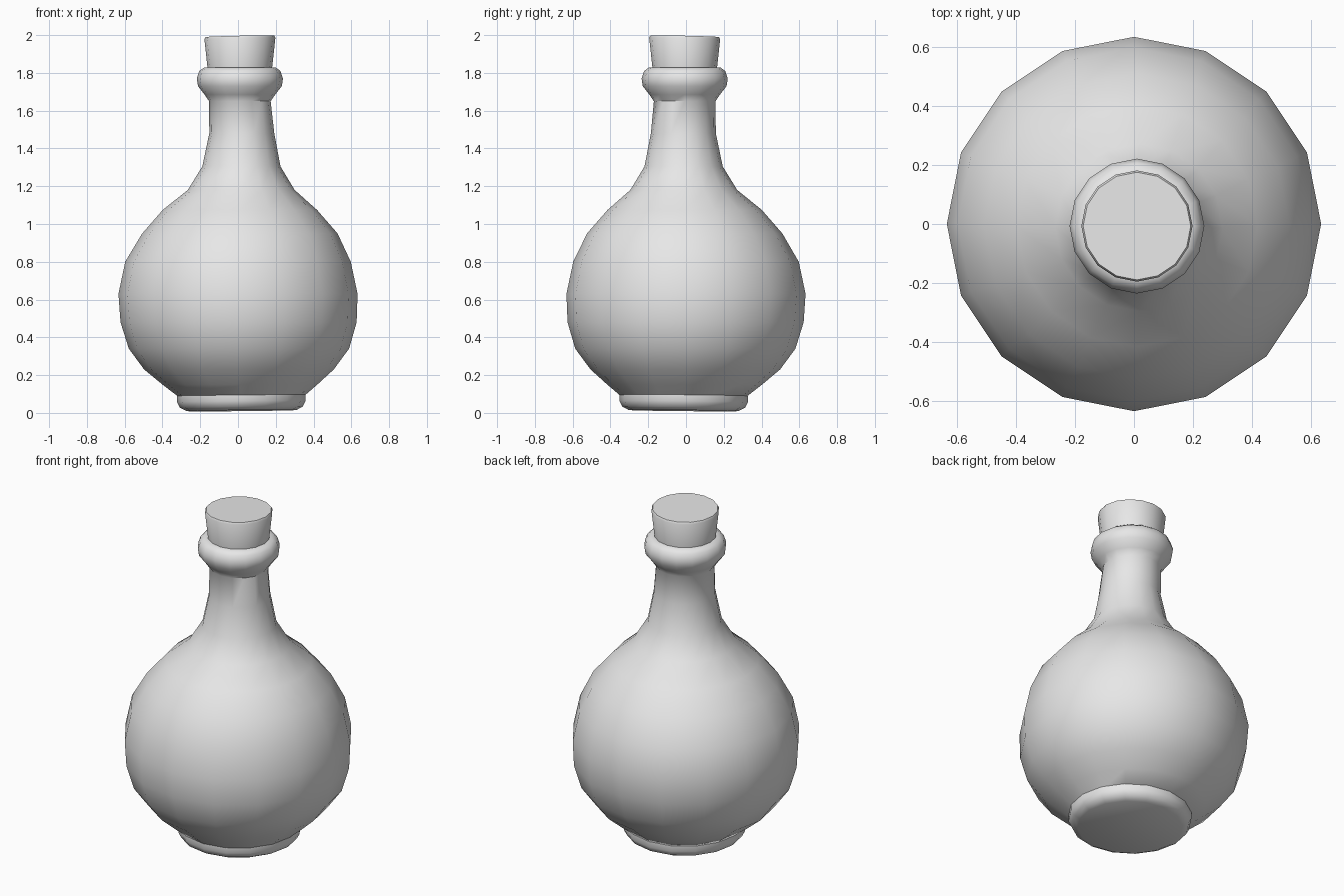
import bpy, bmesh
from math import cos, sin, pi, radians

cube = bpy.data.objects.get("Cube")
if cube:
    bpy.data.objects.remove(cube, do_unlink=True)

SIDES = 16

grey = bpy.data.materials.new("plain_grey")
grey.use_nodes = True
grey.diffuse_color = (0.8, 0.8, 0.8, 1)
grey.node_tree.nodes["Principled BSDF"].inputs["Base Color"].default_value = (0.8, 0.8, 0.8, 1)


def lathe(name, rings, slope=0.0):
    """Loft circles given as (radius, height, sideways drift), capped at both ends."""
    bm = bmesh.new()
    loops = []
    for radius, z, drift in rings:
        loop = []
        for i in range(SIDES):
            a = 2 * pi * i / SIDES
            x, y = radius * cos(a), radius * sin(a)
            loop.append(bm.verts.new((x + drift, y - drift * 0.7, z + slope * (x - y))))
        loops.append(loop)
    for low, high in zip(loops, loops[1:]):
        for i in range(SIDES):
            j = (i + 1) % SIDES
            bm.faces.new((low[i], low[j], high[j], high[i]))
    bm.faces.new(reversed(loops[0]))
    bm.faces.new(loops[-1])
    mesh = bpy.data.meshes.new(name)
    bm.to_mesh(mesh)
    bm.free()
    mesh.materials.append(grey)
    obj = bpy.data.objects.new(name, mesh)
    bpy.context.collection.objects.link(obj)
    bpy.ops.object.select_all(action='DESELECT')
    obj.select_set(True)
    bpy.context.view_layer.objects.active = obj
    bpy.ops.object.shade_smooth_by_angle(angle=radians(40))
    return obj


# Round foot with a softened lower edge
lathe("foot", [(0.29, 0.012, 0.018), (0.325, 0.03, 0.018),
               (0.34, 0.06, 0.018), (0.34, 0.093, 0.018)], slope=0.01)

# Flask belly flowing into the neck and the rolled lip
lathe("flask", [
    (0.33, 0.085, 0.015), (0.41, 0.15, 0.01), (0.502, 0.23, 0.005),
    (0.583, 0.34, 0.005), (0.625, 0.48, 0.003), (0.633, 0.63, 0),
    (0.597, 0.8, 0), (0.517, 0.95, 0.01), (0.408, 1.075, 0.01),
    (0.283, 1.18, 0.017), (0.207, 1.305, 0.018), (0.172, 1.48, 0.02),
    (0.163, 1.65, 0.01), (0.187, 1.685, 0.01), (0.222, 1.73, 0.01),
    (0.228, 1.77, 0.01), (0.215, 1.81, 0.01), (0.19, 1.828, 0.01),
    (0.165, 1.83, 0.01)])

# Tapered stopper with a tiny bevel on top
lathe("stopper", [(0.168, 1.8, 0.01), (0.188, 1.982, 0.01), (0.182, 1.993, 0.01)], slope=0.02)
